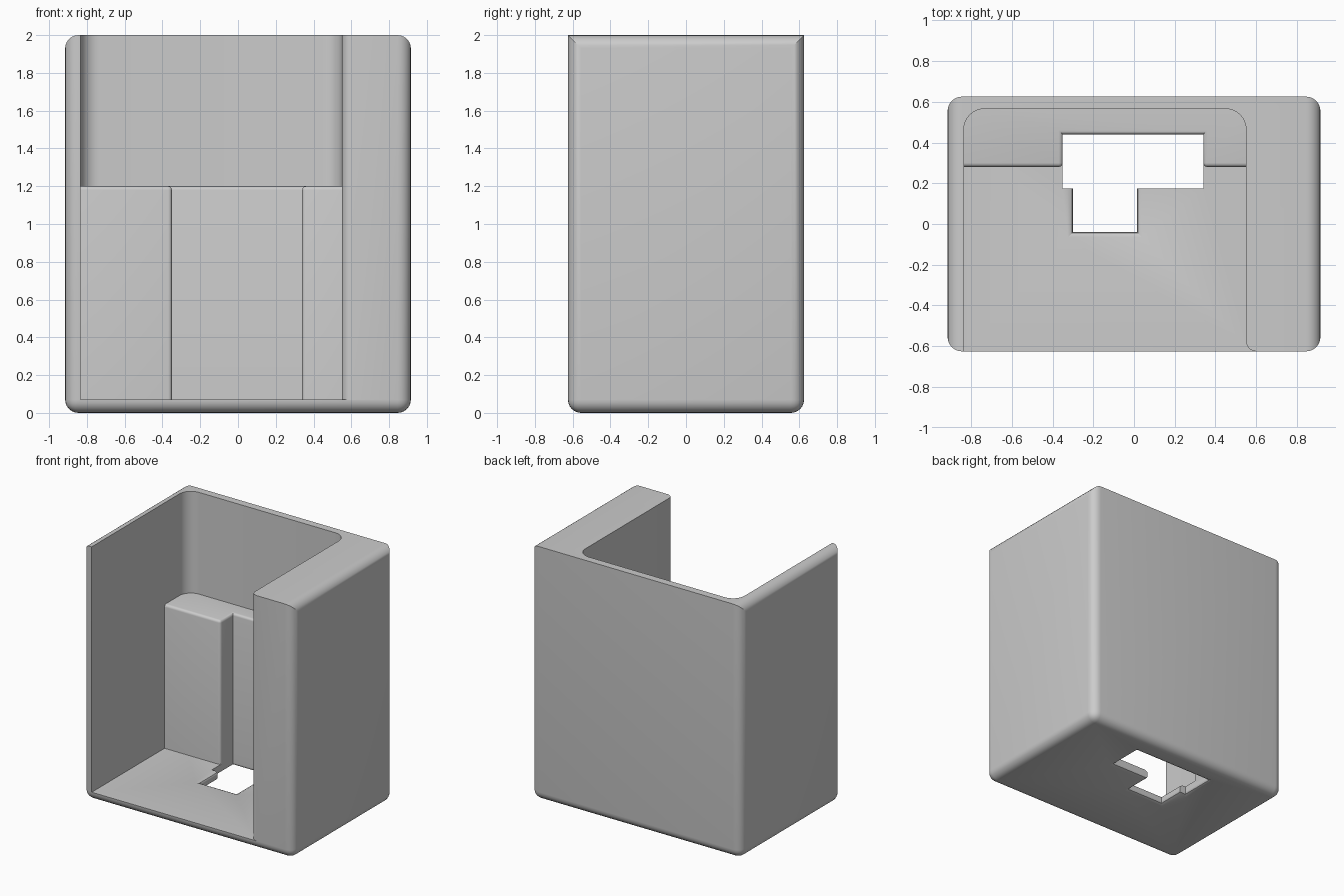
import bpy, bmesh, math

cube = bpy.data.objects.get("Cube")
if cube:
    bpy.data.objects.remove(cube, do_unlink=True)

grey = bpy.data.materials.new("plain grey")
grey.use_nodes = True
COLOUR = (0.6, 0.6, 0.6, 1)
grey.diffuse_color = COLOUR
grey.node_tree.nodes["Principled BSDF"].inputs["Base Color"].default_value = COLOUR


def rect(x0, x1, y0, y1):
    return [(x0, y0), (x1, y0), (x1, y1), (x0, y1)]


def prism(points, z0, z1):
    """Upright prism from a counter-clockwise outline."""
    bm = bmesh.new()
    face = bm.faces.new([bm.verts.new((x, y, z0)) for x, y in points])
    top = bmesh.ops.extrude_face_region(bm, geom=[face])["geom"]
    bmesh.ops.translate(bm, vec=(0, 0, z1 - z0),
                        verts=[v for v in top if isinstance(v, bmesh.types.BMVert)])
    bmesh.ops.recalc_face_normals(bm, faces=bm.faces)
    return bm


def round_edges(bm, rule, width, segments=5):
    """Round the edges whose midpoint and direction satisfy the rule."""
    chosen = []
    for e in bm.edges:
        a, b = (v.co for v in e.verts)
        if rule((a + b) / 2, (b - a).normalized()):
            chosen.append(e)
    bmesh.ops.bevel(bm, geom=chosen, offset=width, offset_type='OFFSET',
                    segments=segments, profile=0.5, affect='EDGES', clamp_overlap=True)


def finish(bm, name, cutter=False):
    bmesh.ops.recalc_face_normals(bm, faces=bm.faces)
    mesh = bpy.data.meshes.new(name)
    bm.to_mesh(mesh)
    bm.free()
    mesh.materials.append(grey)
    ob = bpy.data.objects.new(name, mesh)
    bpy.context.collection.objects.link(ob)
    if cutter:
        ob.hide_render = True
    return ob


def flared(x0, x1, y0, y1, top_flare):
    """Rectangular hole cutter whose mouth widens in a rounded rim."""
    r, steps = 0.025, 4
    levels = [(-0.1, r)]
    arc = [math.pi / 2 * i / steps for i in range(steps + 1)]
    levels += [(r * math.sin(t), r * (1 - math.sin(math.acos(1 - math.sin(t))))) for t in arc]
    if top_flare:
        levels += [(FLOOR - z, o) for z, o in reversed(levels[1:])]
        levels.append((0.15, r))
    else:
        levels.append((0.15, 0))
    bm = bmesh.new()
    rings = [[bm.verts.new((x, y, z)) for x, y in rect(x0 - o, x1 + o, y0 - o, y1 + o)]
             for z, o in levels]
    for low, high in zip(rings, rings[1:]):
        for i in range(4):
            j = (i + 1) % 4
            bm.faces.new((low[i], low[j], high[j], high[i]))
    bm.faces.new(rings[0][::-1])
    bm.faces.new(rings[-1])
    return bm


FLOOR = 0.07
vertical = lambda d: abs(d.z) > 0.9

# Outer case: rounded uprights, base rim and top side rims
bm = prism(rect(-0.915, 0.915, -0.625, 0.625), 0, 2)
round_edges(bm, lambda m, d: vertical(d) or m.z < 0.1 or abs(m.x) > 0.9, 0.07, 6)
case = finish(bm, "case")

# Main cavity, open at the top and front, with a rounded pillar corner
lip = [(0.60 - 0.05 * math.cos(t), -0.575 - 0.05 * math.sin(t))
       for t in (math.pi / 2 * i / 6 for i in range(6, -1, -1))]
outline = [(-0.835, -1), (0.60, -1)] + lip + [(0.55, 0.565), (-0.835, 0.565)]
bm = prism(outline, FLOOR, 2.3)
round_edges(bm, lambda m, d: vertical(d) and m.y > 0.5, 0.1, 8)
cutters = [finish(bm, "cavity_cutter", True)]

# Stepped opening through the floor
cutters.append(finish(flared(-0.35, 0.34, 0.175, 0.44, False), "wide_hole_cutter", True))
cutters.append(finish(flared(-0.30, 0.015, -0.04, 0.25, True), "narrow_hole_cutter", True))

for c in cutters:
    mod = case.modifiers.new(c.name, 'BOOLEAN')
    mod.operation = 'DIFFERENCE'
    mod.solver = 'EXACT'
    mod.object = c
    bpy.context.view_layer.objects.active = case
    case.select_set(True)
    bpy.ops.object.modifier_apply(modifier=mod.name)
for c in cutters:
    bpy.data.objects.remove(c, do_unlink=True)

# Rear ledge with a central recess
ledge_outline = [(-0.85, 0.28), (-0.35, 0.28), (-0.35, 0.44), (0.34, 0.44),
                 (0.34, 0.28), (0.57, 0.28), (0.57, 0.59), (-0.85, 0.59)]
bm = prism(ledge_outline, 0.05, 1.2)
round_edges(bm, lambda m, d: (m.z > 1.19 and m.y < 0.45 and -0.8 < m.x < 0.55)
            or (vertical(d) and m.y < 0.3 and -0.4 < m.x < 0.4), 0.02, 4)
ledge = finish(bm, "rear_ledge")

# Smooth the rounded parts, keep hard edges
bpy.ops.object.select_all(action='DESELECT')
for ob in (case, ledge):
    ob.select_set(True)
bpy.context.view_layer.objects.active = case
bpy.ops.object.shade_smooth_by_angle(angle=math.radians(30))
